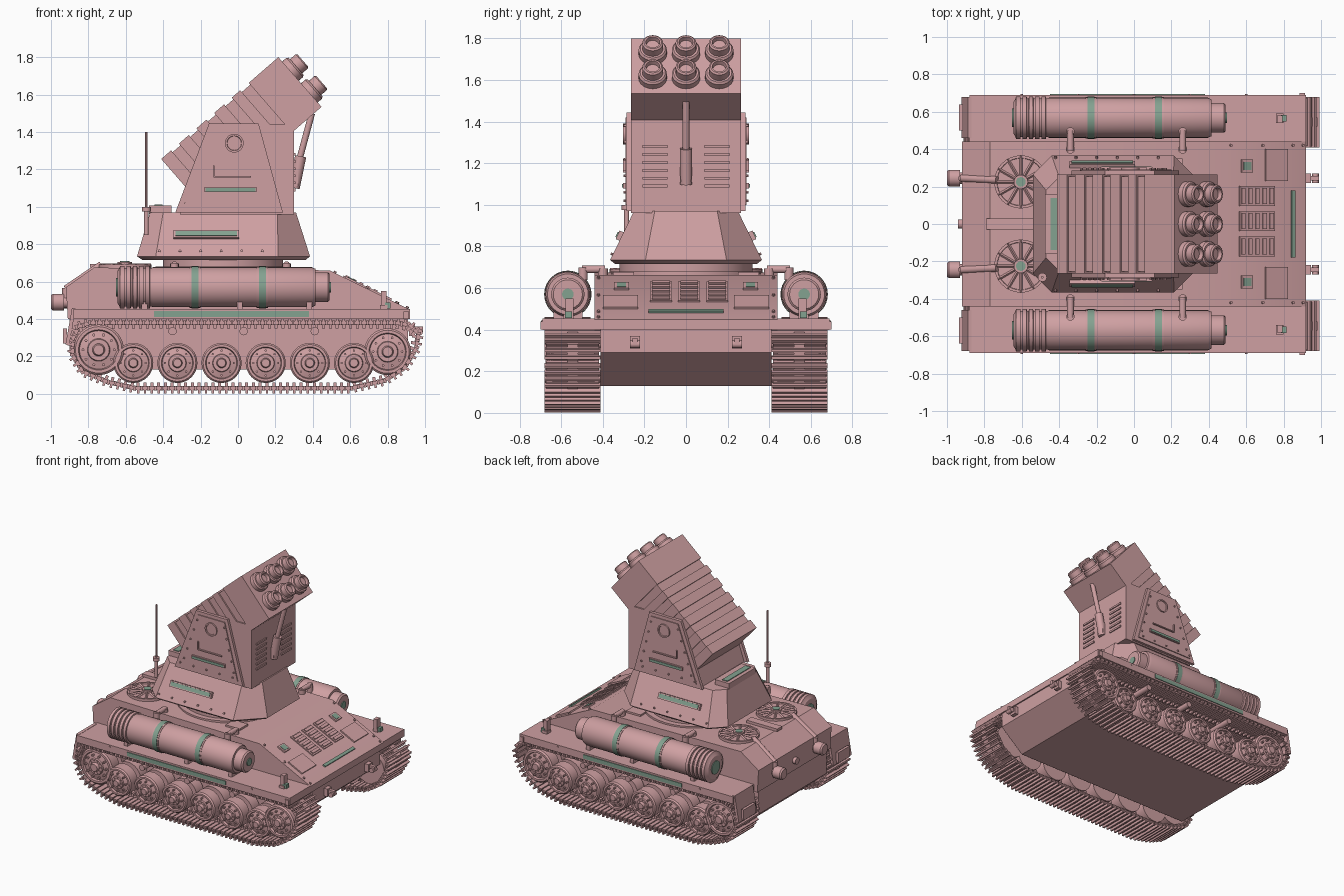
import bpy, bmesh
from math import pi, cos, sin, radians, atan2
from mathutils import Vector, Matrix

cube = bpy.data.objects.get("Cube")
if cube:
    bpy.data.objects.remove(cube)


def material(name, rgb):
    m = bpy.data.materials.new(name)
    m.use_nodes = True
    m.diffuse_color = (*rgb, 1)
    m.node_tree.nodes["Principled BSDF"].inputs["Base Color"].default_value = (*rgb, 1)
    return m


MATS = [material("dusty_pink", (0.62, 0.35, 0.36)), material("sage_green", (0.23, 0.36, 0.28))]


class Part:
    """Collects primitives into one mesh object, optionally mirrored across y."""

    def __init__(self, name, mirror=False, frame=None):
        self.name, self.mirror = name, mirror
        self.frame = frame or Matrix()
        self.bm = bmesh.new()

    def face(self, verts, mat):
        self.bm.faces.new(verts).material_index = mat

    def loft(self, rings, mat=0):
        rows = [[self.bm.verts.new(co) for co in ring] for ring in rings]
        n = len(rows[0])
        for a, b in zip(rows, rows[1:]):
            for i in range(n):
                self.face((a[i], a[(i + 1) % n], b[(i + 1) % n], b[i]), mat)
        self.face(rows[0][::-1], mat)
        self.face(rows[-1], mat)

    def box(self, c, s, mat=0, ry=0, rx=0):
        m = Matrix.Translation(c) @ Matrix.Rotation(ry, 4, 'Y') @ Matrix.Rotation(rx, 4, 'X')
        x, y, z = (v / 2 for v in s)
        self.loft([[m @ Vector(p) for p in ((-x, -y, h), (x, -y, h), (x, y, h), (-x, y, h))]
                   for h in (-z, z)], mat)

    def prism(self, profile, y0, y1, mat=0):
        self.loft([[(x, y, z) for x, z in profile] for y in (y0, y1)], mat)

    def lathe(self, origin, axis, profile, mat=0, n=24):
        m = Matrix.Translation(origin) @ Vector(axis).to_track_quat('Z', 'Y').to_matrix().to_4x4()
        self.loft([[m @ Vector((r * cos(2 * pi * i / n), r * sin(2 * pi * i / n), t))
                    for i in range(n)] for t, r in profile], mat)

    def rod(self, a, b, r, mat=0, n=16):
        d = Vector(b) - Vector(a)
        self.lathe(a, d, [(0, r), (d.length, r)], mat, n)

    def done(self):
        bmesh.ops.recalc_face_normals(self.bm, faces=self.bm.faces)
        self.bm.transform(self.frame)
        for f in self.bm.faces:
            f.smooth = True
        me = bpy.data.meshes.new(self.name)
        self.bm.to_mesh(me)
        self.bm.free()
        for m in MATS:
            me.materials.append(m)
        me.set_sharp_from_angle(angle=radians(32))
        ob = bpy.data.objects.new(self.name, me)
        bpy.context.collection.objects.link(ob)
        if self.mirror:
            mod = ob.modifiers.new("mirror", 'MIRROR')
            mod.use_axis = (False, True, False)
            mod.use_mirror_merge = False


# Hull: upper body, lower tub
p = Part("hull")
p.prism([(-.91, .40), (-.92, .57), (-.77, .675), (.49, .66), (.92, .45), (.92, .40)], -.44, .44)
p.prism([(-.90, .41), (-.90, .22), (-.80, .13), (.72, .13), (.91, .29), (.91, .41)], -.41, .41)
p.box((-.66, 0, .685), (.26, .06, .02))
p.rod((-.94, 0, .48), (-.90, 0, .48), .025)
p.done()

# Fenders with green side strip and rear flaps
p = Part("fender", True)
p.box((.02, .565, .427), (1.80, .25, .055))
p.box((-.035, .69, .427), (.83, .012, .03), 1)
p.box((-.895, .57, .36), (.02, .22, .20), ry=radians(10))
p.box((-.925, .57, .31), (.02, .14, .08))
p.box((.90, .565, .42), (.03, .27, .04))
p.box((.78, .565, .46), (.04, .05, .03))
p.box((.78, .56, .50), (.03, .04, .10))
p.box((.80, .565, .472), (.03, .035, .03), 1)
for x in (-.60, -.30, 0, .30, .60):
    p.rod((x, .685, .44), (x, .695, .44), .007, n=6)
p.done()

# Running gear
p = Part("road_wheels", True)


def wheel(x, z, r, holes):
    p.lathe((x, .44, z), (0, 1, 0), [(0, r), (.085, r), (.085, r * .7), (.12, r * .7), (.12, r),
            (.20, r), (.21, r * .92), (.21, r * .80), (.195, r * .76), (.205, r * .45),
            (.215, r * .42), (.215, r * .25), (.235, r * .2)], n=32)
    for i in range(holes):
        a = 2 * pi * i / holes
        for k in (.34, .62):
            c = Vector((x + r * k * cos(a), .635, z + r * k * sin(a)))
            p.rod(c, c + Vector((0, .024, 0)), r * .06, n=6)


for i in range(6):
    wheel(-.56 + i * .236, .165, .107, 8)
wheel(-.745, .235, .135, 10)
wheel(.80, .225, .125, 10)
for x in (-.35, .03, .41):
    p.rod((x, .40, .335), (x, .66, .335), .022)
p.done()

# Track: links spread evenly along a closed path
path = [Vector((x, 0, z)) for x, z in (
    (-.88, .30), (-.885, .21), (-.83, .12), (-.70, .065), (-.55, .03), (.60, .03), (.78, .07),
    (.89, .14), (.95, .24), (.965, .32), (.92, .365), (.84, .38), (-.78, .38), (-.85, .36))]
p = Part("track", True)
segs = list(zip(path, path[1:] + path[:1]))
total = sum((b - a).length for a, b in segs)
count = 112
pitch = total / count
start = 0
for a, b in segs:
    d = b - a
    ang = atan2(-d.z, d.x)
    out = Vector((d.z, 0, -d.x)).normalized()
    k = int(start / pitch) + 1
    while k * pitch <= start + d.length + 1e-6:
        c = a + d.normalized() * (k * pitch - start) + Vector((0, .545, 0))
        p.box(c, (pitch * .8, .255, .018), ry=ang)
        p.box(c + out * .014, (.013, .27, .028), ry=ang)
        p.box(c - out * .016, (.016, .03, .03), ry=ang)
        p.box(c + d.normalized() * pitch / 2, (pitch * .5, .05, .026), ry=ang)
        k += 1
    start += d.length
p.done()

# Side fuel drums with ribs, green bands, pipes and feet
p = Part("fuel_drum", True)
prof = [(0, .085), (.01, .10)]
for i in range(5):
    t = .015 + i * .034
    prof += [(t, .114), (t + .022, .114), (t + .024, .104), (t + .033, .104)]
prof += [(.19, .107), (1.04, .107), (1.06, .098), (1.06, .08), (1.125, .08), (1.135, .07)]
C = Vector((-.645, .568, .57))
p.lathe(C, (1, 0, 0), prof, n=32)
p.rod(C + Vector((-.006, 0, 0)), C, .05, 1)
p.rod(C + Vector((1.13, 0, 0)), C + Vector((1.141, 0, 0)), .028, 1)
for x in (-.23, .13):
    p.rod((x - .03, .568, .57), (x + .03, .568, .57), .110, n=32)
    p.rod((x - .019, .568, .57), (x + .019, .568, .57), .1125, 1, 32)
for x in (-.34, .26):
    p.rod((x, .40, .63), (x, .40, .695), .024)
    p.rod((x, .39, .69), (x, .50, .69), .018)
    p.rod((x, .495, .70), (x, .495, .64), .022)
for x in (-.50, .01, .38):
    p.box((x, .568, .465), (.03, .14, .05))
p.done()

# Rear deck: fans and exhausts
p = Part("engine_fan", True)
F = Vector((-.605, .225, .67))
p.lathe(F, (0, 0, 1), [(0, .142), (.022, .142), (.022, .128), (.014, .126)], n=32)
p.rod(F, F + Vector((0, 0, .035)), .038)
p.rod(F, F + Vector((0, 0, .039)), .026, 1)
for i in range(12):
    a = 2 * pi * i / 12
    m = F + Vector((cos(a) * .085, sin(a) * .085, .018))
    r = Vector((cos(a), sin(a), 0)) * .055
    p.rod(m - r, m + r, .008, n=4)
p.lathe((-.90, .245, .49), (-1, 0, 0), [(0, .03), (.03, .03), (.03, .045), (.09, .045), (.10, .036)])
p.rod((-.92, .245, .56), (-.73, .235, .69), .02)
p.rod((-.92, .245, .565), (-.92, .245, .48), .02)
p.done()

# Sloped front: vents, hatches, lamps, green plates
slope = Matrix.Translation((.49, 0, .66)) @ Matrix.Rotation(atan2(.21, .43), 4, 'Y')
p = Part("front_panels", frame=slope)
p.box((.40, 0, .004), (.022, .36, .012), 1)
for y in (-.12, .015, .15):
    p.box((.185, y, .003), (.21, .105, .01))
    for i in range(5):
        p.box((.10 + i * .042, y, .010), (.022, .085, .012))
for s in (-1, 1):
    p.box((.125, s * .31, .004), (.065, .07, .012))
    p.box((.125, s * .31, .010), (.045, .045, .006), 1)
    p.box((.30, s * .315, .004), (.13, .17, .012))
    for t in (.03, .22, .40, .46):
        p.rod((t, s * .42, 0), (t, s * .42, .01), .008, n=6)
p.done()
p = Part("tow_hook", True)
p.box((.93, .245, .34), (.03, .05, .06))
p.box((.965, .245, .345), (.05, .025, .03))
p.rod((.97, .22, .33), (.97, .27, .33), .018)
p.box((.20, .30, .667), (.12, .10, .02))
p.done()

# Turret base and ring
def outline(xf, xr, y, cf, cr, z):
    half = [(xf, y - cf), (xf - cf, y), (xr + cr, y), (xr, y - cr)]
    return [(a, b, z) for a, b in half] + [(a, -b, z) for a, b in half[::-1]]


p = Part("turret_base")
p.lathe((-.08, 0, .65), (0, 0, 1), [(0, .36), (.03, .36), (.03, .32), (.075, .32)], n=40)
p.loft([outline(.36, -.51, .34, .16, .09, .715), outline(.385, -.54, .365, .17, .10, .735),
        outline(.31, -.47, .25, .10, .07, .97)])
p.box((-.415, 0, .985), (.12, .32, .045))
p.box((-.425, 0, 1.009), (.045, .28, .008), 1)
p.done()
p = Part("turret_side_strip", True)
p.box((-.17, .315, .85), (.35, .03, .045), rx=.43)
p.box((-.17, .328, .856), (.33, .012, .028), 1, rx=.43)
for i in range(6):
    p.rod((-.42 + i * .11, .34, .76), (-.42 + i * .11, .362, .765), .007, n=6)
p.done()

# Tower with louvred front and side plates
p = Part("tower")
p.prism([(-.31, .96), (.30, .96), (.30, 1.44), (.10, 1.44), (-.15, 1.42)], -.265, .265)
for s in (-1, 1):
    for i in range(6):
        p.box((.302, s * .15, 1.09 + i * .038), (.012, .12, .014))
p.done()
p = Part("tower_side_plate", True)
p.prism([(-.335, .97), (.24, .97), (.11, 1.445), (-.155, 1.445)], .262, .285)
p.prism([(-.29, 1.0), (.20, 1.0), (.09, 1.42), (-.135, 1.42)], .28, .292)
p.lathe((-.02, .29, 1.34), (0, 1, 0), [(0, .05), (.012, .05), (.012, .04), (.006, .038)])
p.box((-.04, .296, 1.092), (.28, .016, .026))
p.box((-.04, .305, 1.092), (.265, .006, .018), 1)
p.box((-.03, .296, 1.16), (.20, .014, .008))
p.box((-.13, .296, 1.19), (.008, .014, .06))
for i in range(5):
    for x, z in ((-.28 + i * .11, 1.02), (-.25 + i * .028, 1.06 + i * .08), (.17 - i * .02, 1.06 + i * .08)):
        p.rod((x, .285, z), (x, .30, z), .007, n=6)
p.done()

# Tilted launcher pod with ribs and six tubes
tilt = Matrix.Translation((.018, 0, 1.395)) @ Matrix.Rotation(-radians(41), 4, 'Y')
p = Part("launcher_pod", frame=tilt)
p.box((0, 0, -.004), (.826, .51, .335))
for x, w in ((-.38, .07), (-.255, .07), (-.13, .07), (-.005, .07), (.115, .06), (.31, .21)):
    p.box((x, 0, 0), (w, .53, .352))
for y in (-.16, 0, .16):
    for z in (-.077, .077):
        p.lathe((.41, y, z), (1, 0, 0), [(0, .068), (.035, .068), (.045, .06), (.045, .05),
                (.085, .05), (.092, .042), (.092, .034), (.07, .03)])
p.done()

# Front piston and antenna
p = Part("support_piston")
p.rod((.30, 0, 1.10), (.335, 0, 1.27), .03)
p.rod((.325, 0, 1.24), (.395, 0, 1.50), .017)
p.box((.305, 0, 1.15), (.03, .06, .08))
p.done()
p = Part("antenna")
p.rod((-.49, -.285, .85), (-.49, -.285, .985), .012)
p.rod((-.49, -.285, .975), (-.49, -.285, 1.0), .024)
p.rod((-.49, -.285, 1.0), (-.49, -.285, 1.40), .007, n=8)
p.done()
